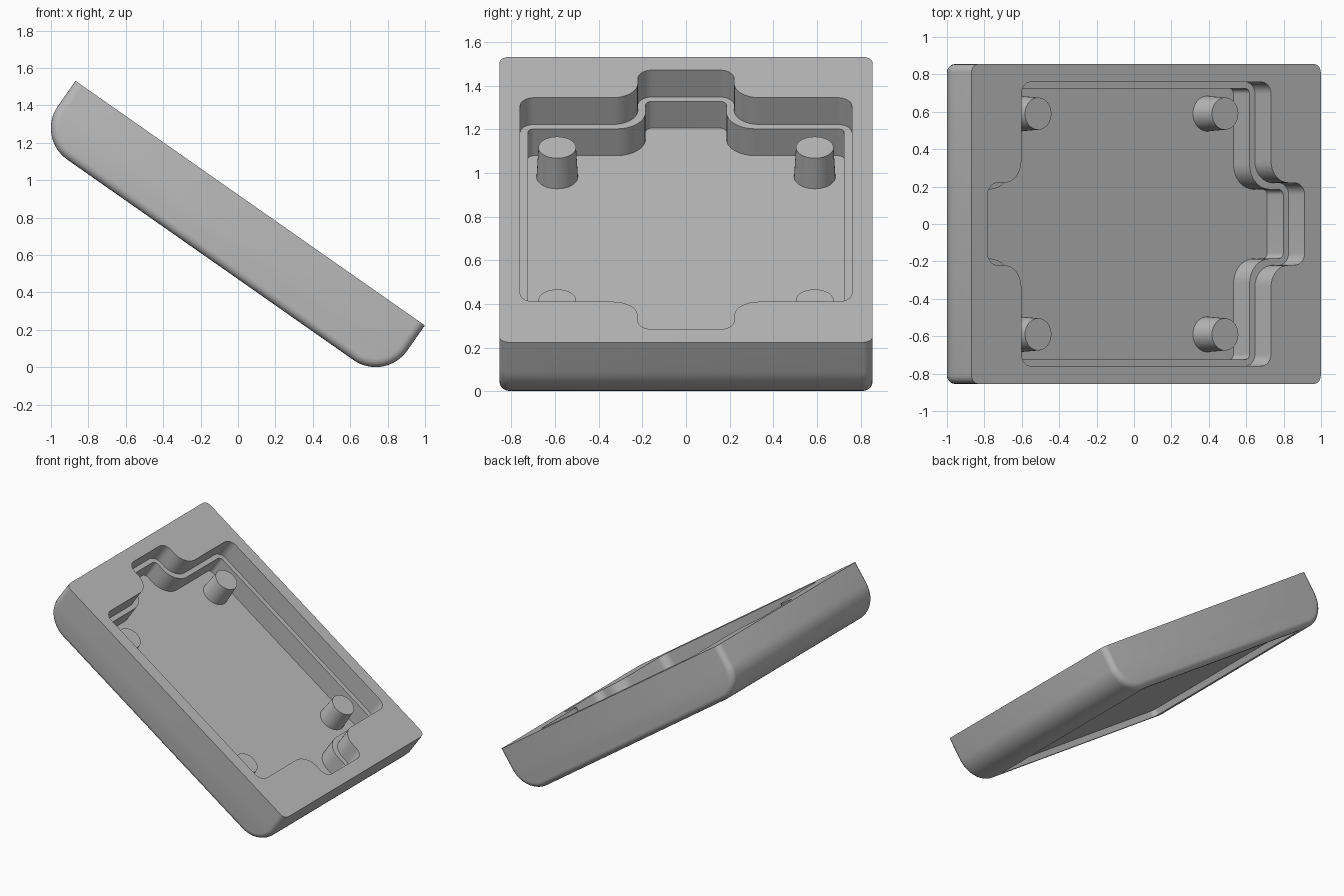
import bpy, bmesh
from math import radians, cos, sin, pi
from mathutils import Vector, Matrix

cube = bpy.data.objects.get("Cube")
if cube:
    bpy.data.objects.remove(cube, do_unlink=True)

HALF_L, HALF_W, THICK = 1.14, 0.855, 0.37
FLOOR = -0.30
TILT = Matrix.Translation((0.065, 0, 0.8775)) @ Matrix.Rotation(radians(35), 4, 'Y')

grey = bpy.data.materials.new("plain_grey")
grey.use_nodes = True
colour = (0.5, 0.5, 0.5, 1)
grey.diffuse_color = colour
grey.node_tree.nodes["Principled BSDF"].inputs["Base Color"].default_value = colour


def make(name, bm):
    bmesh.ops.recalc_face_normals(bm, faces=bm.faces)
    mesh = bpy.data.meshes.new(name)
    bm.to_mesh(mesh)
    bm.free()
    mesh.materials.append(grey)
    obj = bpy.data.objects.new(name, mesh)
    bpy.context.collection.objects.link(obj)
    return obj


def rounded(corners, steps=8):
    """Outline from (x, y, radius) corners, each rounded by an arc."""
    out = []
    for i, (x, y, r) in enumerate(corners):
        p = Vector((x, y))
        a = (Vector(corners[i - 1][:2]) - p).normalized()
        b = (Vector(corners[(i + 1) % len(corners)][:2]) - p).normalized()
        if r == 0:
            out.append(p)
            continue
        centre = p + (a + b) * r
        for k in range(steps + 1):
            t = k / steps * pi / 2
            out.append(centre - b * r * cos(t) - a * r * sin(t))
    return out


def prism(points, vector):
    bm = bmesh.new()
    face = bm.faces.new([bm.verts.new(p) for p in points])
    ext = bmesh.ops.extrude_face_region(bm, geom=[face])
    verts = [v for v in ext["geom"] if isinstance(v, bmesh.types.BMVert)]
    bmesh.ops.translate(bm, verts=verts, vec=vector)
    return bm


def cut(obj, outline, low, high):
    cutter = make("cutter", prism([(p.x, p.y, low) for p in outline], (0, 0, high - low)))
    cutter.hide_render = True
    mod = obj.modifiers.new("cut", 'BOOLEAN')
    mod.operation, mod.solver, mod.object = 'DIFFERENCE', 'EXACT', cutter
    bpy.context.view_layer.objects.active = obj
    bpy.ops.object.modifier_apply(modifier=mod.name)
    bpy.data.objects.remove(cutter, do_unlink=True)


def pocket(inset):
    """Rounded rectangle with a notch at each end."""
    side, notch = 0.76 - inset, 0.22 - inset
    end, tip = 0.815 - inset, 1.035 - inset
    r, fillet = 0.065 - inset, 0.115 + inset / 2
    quarter = [(tip, notch, r), (end, notch, fillet), (end, side, r)]
    half = quarter + [(-x, y, q) for x, y, q in reversed(quarter)]
    return rounded(half + [(-x, -y, q) for x, y, q in half])


# Tray body: side profile with round lower ends, softened side edges
profile = rounded([(-HALF_L, 0, 0), (HALF_L, 0, 0),
                   (HALF_L, -THICK, 0.205), (-HALF_L, -THICK, 0.205)], 16)
bm = prism([(p.x, -HALF_W, p.y) for p in profile], (0, 2 * HALF_W, 0))
rim = [e for e in bm.edges
       if abs(e.verts[0].co.y - e.verts[1].co.y) < 0.01
       and min(v.co.z for v in e.verts) < -0.001]
bmesh.ops.bevel(bm, geom=rim, offset=0.045, segments=5, profile=0.5, affect='EDGES')
tray = make("tray_body", bm)

# Stepped pocket and shallow underside recess
cut(tray, pocket(0), -0.15, 0.1)
cut(tray, pocket(0.035), FLOOR, -0.1)
base = [(sx * 0.87, sy * 0.785, 0.04) for sx, sy in ((1, 1), (-1, 1), (-1, -1), (1, -1))]
cut(tray, rounded(base), -THICK - 0.1, -THICK + 0.045)
parts = [tray]

# Tapered support posts
for sx, end in ((-1, "upper"), (1, "lower")):
    for sy, side in ((-1, "right"), (1, "left")):
        bm = bmesh.new()
        bmesh.ops.create_cone(bm, cap_ends=True, segments=40, radius1=0.095, radius2=0.086,
                              depth=0.17,
                              matrix=Matrix.Translation((sx * 0.61, sy * 0.59, FLOOR + 0.08)))
        parts.append(make(f"{end}_{side}_post", bm))

# Lean everything back and shade
bpy.ops.object.select_all(action='DESELECT')
for obj in parts:
    obj.data.transform(TILT)
    obj.select_set(True)
bpy.context.view_layer.objects.active = tray
bpy.ops.object.shade_smooth_by_angle(angle=radians(30))
